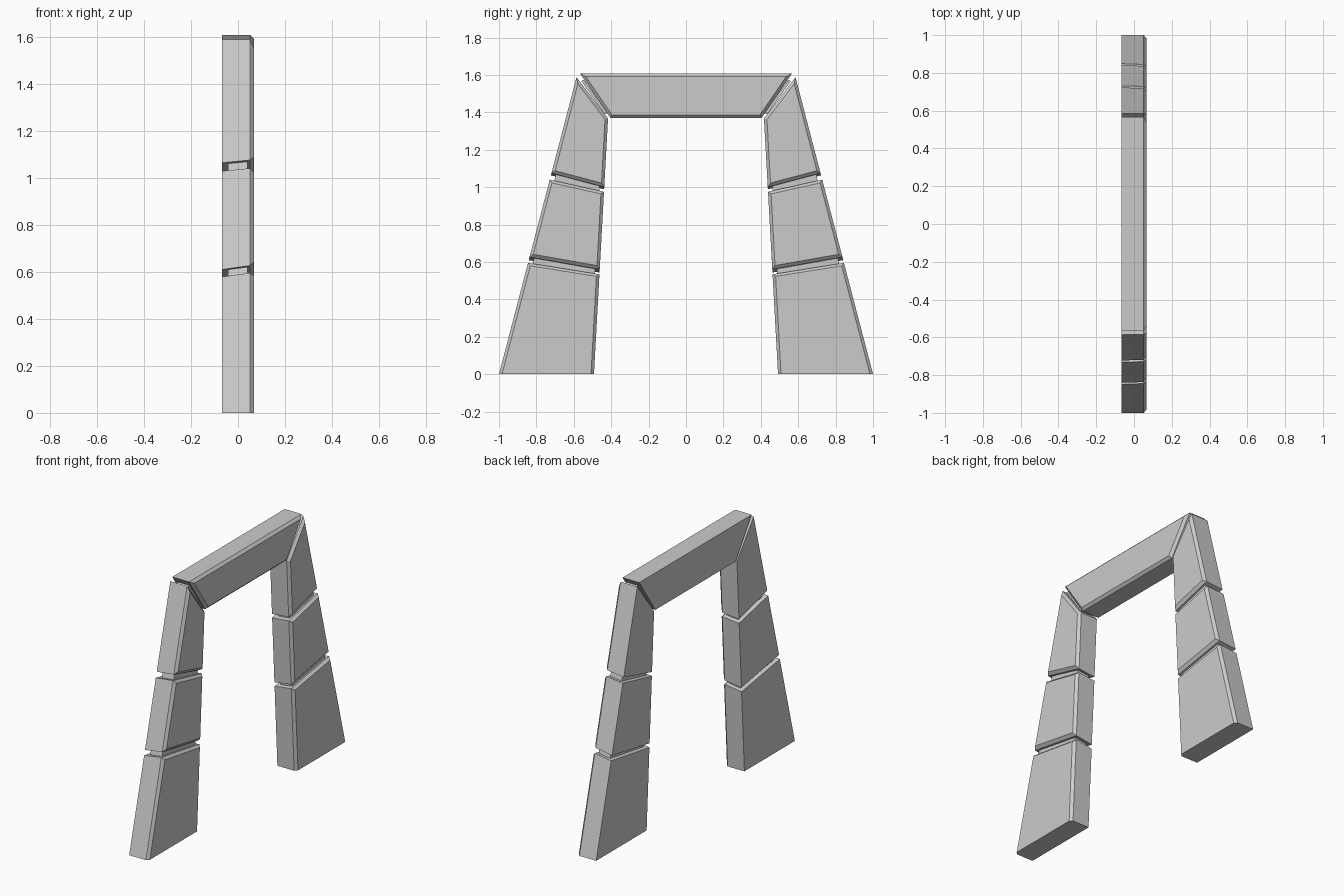
import bpy, bmesh
from mathutils import Vector
from mathutils.geometry import intersect_line_line_2d

if "Cube" in bpy.data.objects:
    bpy.data.objects.remove(bpy.data.objects["Cube"])

X0, X1, C = -0.067, 0.067, 0.016   # back, front, front chamfer


def outer(z):
    return 1.0 - 0.261 * z


def inner(z):
    return 0.492 - 0.055 * z


def inset(pts, dists):
    """Offset every edge of a polygon inwards by its own distance."""
    n = len(pts)
    area = sum(pts[i].x * pts[(i + 1) % n].y - pts[(i + 1) % n].x * pts[i].y for i in range(n))
    s = 1 if area > 0 else -1
    lines = []
    for i in range(n):
        a, b = pts[i], pts[(i + 1) % n]
        d = (b - a).normalized()
        o = Vector((-d.y, d.x)) * s * dists[i]
        lines.append((a + o - d * 5, b + o + d * 5))
    return [Vector(intersect_line_line_2d(*lines[i - 1], *lines[i])) for i in range(n)]


def loft(name, rings, side=1):
    """Skin a list of (x, profile) rings into a closed block."""
    bm = bmesh.new()
    vs = [[bm.verts.new((x, p.x * side, p.y)) for p in ring] for x, ring in rings]
    n = len(vs[0])
    for a, b in zip(vs, vs[1:]):
        for i in range(n):
            j = (i + 1) % n
            bm.faces.new((a[i], a[j], b[j], b[i]))
    bm.faces.new(vs[0])
    bm.faces.new(vs[-1])
    bmesh.ops.recalc_face_normals(bm, faces=bm.faces)
    me = bpy.data.meshes.new(name)
    bm.to_mesh(me)
    bm.free()
    ob = bpy.data.objects.new(name, me)
    bpy.context.collection.objects.link(ob)


def stone(name, profile, dists=(C, C, C, C), side=1):
    """Block with a chamfered front; profile(x) gives its outline at depth x."""
    rings = [(X0, profile(X0)), (X1 - C, profile(X1 - C)), (X1, inset(profile(X1), dists))]
    loft(name, rings, side)


def leg_profile(bottom, top):
    """bottom / top: (outer z, inner z, tilt along x)."""
    def at(x):
        bo, bi, to, ti = (e[k] + e[2] * x for e in (bottom, top) for k in (0, 1))
        return [Vector((outer(bo), bo)), Vector((outer(to), to)),
                Vector((inner(ti), ti)), Vector((inner(bi), bi))]
    return at


# Joint heights of the leg stones
segments = {
    "lower": ((0, 0, 0), (0.588, 0.527, 0.14)),
    "middle": ((0.619, 0.553, 0.14), (1.035, 0.97, 0.1)),
    "upper": ((1.07, 0.995, 0.1), (1.588, 1.367, 0)),
}
order = list(segments)
for side, label in ((1, "right"), (-1, "left")):
    for key, (b, t) in segments.items():
        d = (C, C, C, 0 if key == "lower" else C)
        stone(f"{label}_leg_{key}_stone", leg_profile(b, t), d, side)
    # Recessed cores joining the leg stones
    for a, b in zip(order, order[1:]):
        prof = leg_profile(segments[a][1], segments[b][0])
        rings = [(x, inset(prof(x), (0.025, -0.004, 0.025, -0.004)[:1] + (-0.004, 0.025, -0.004)))
                 for x in (-0.042, 0.04)]
        loft(f"{label}_{a}_joint_core", rings, side)
    # Recessed core at the mitre under the lintel
    quad = [Vector(p) for p in ((0.56, 1.567), (0.548, 1.575), (0.418, 1.395), (0.434, 1.39))]
    loft(f"{label}_mitre_core", [(x, quad) for x in (-0.042, 0.04)], side)

# Lintel
beam = [Vector(p) for p in ((-0.404, 1.371), (0.404, 1.371), (0.566, 1.607), (-0.566, 1.607))]
stone("lintel", lambda x: beam)
